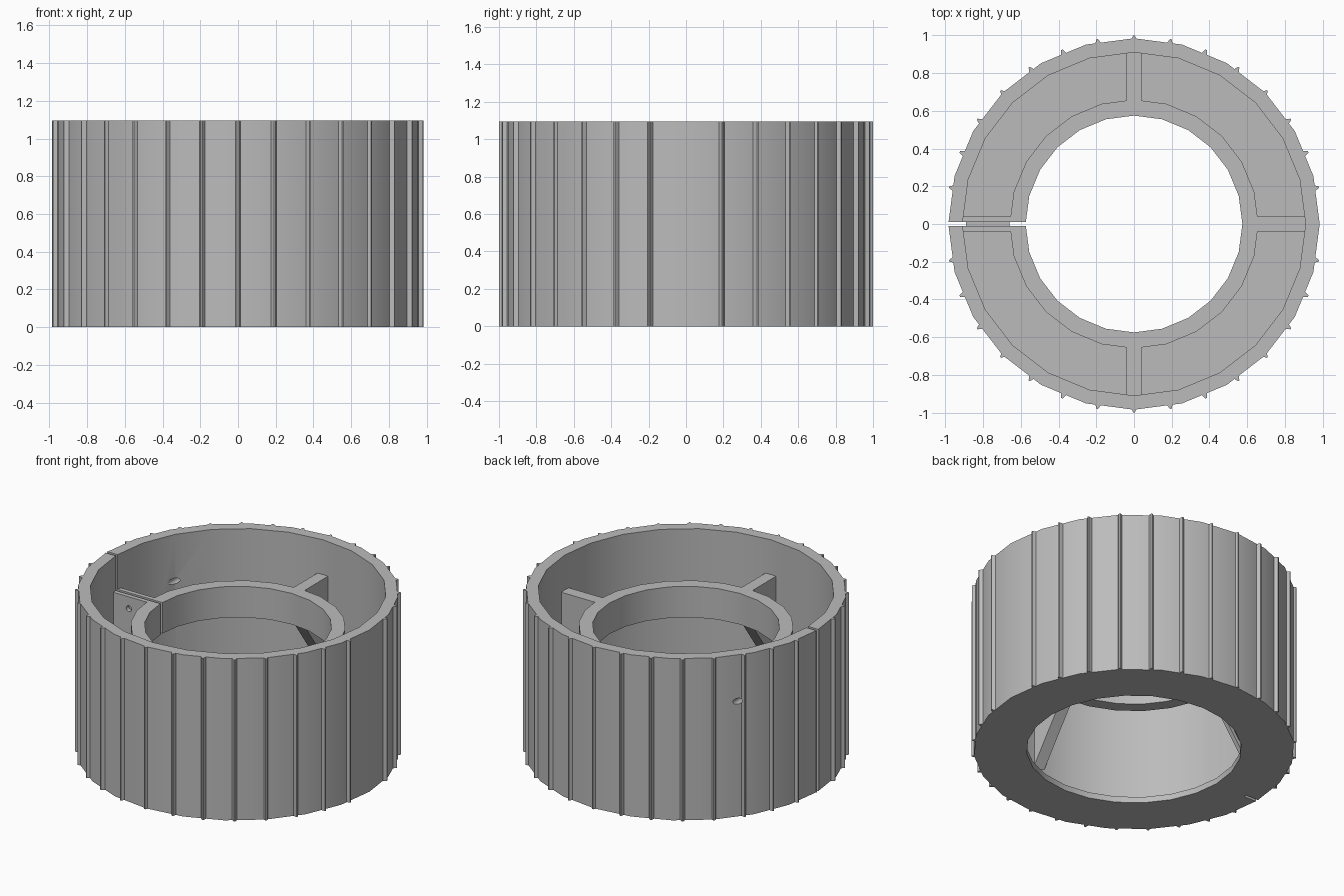
import bpy, bmesh, math
from mathutils import Matrix

HEIGHT, SEGMENTS, RIDGES = 1.095, 24, 32
OUTER, INNER, RING_OUT, RING_IN = 0.985, 0.91, 0.66, 0.575
RING_LOW, RING_TOP, FLOOR = 0.65, 0.86, 0.04

if "Cube" in bpy.data.objects:
    bpy.data.objects.remove(bpy.data.objects["Cube"], do_unlink=True)

grey = bpy.data.materials.new("plain grey")
grey.use_nodes = True
grey.diffuse_color = (0.5, 0.5, 0.5, 1)
grey.node_tree.nodes["Principled BSDF"].inputs["Base Color"].default_value = (0.5, 0.5, 0.5, 1)


def finish(name, bm):
    bmesh.ops.recalc_face_normals(bm, faces=bm.faces)
    mesh = bpy.data.meshes.new(name)
    bm.to_mesh(mesh)
    bm.free()
    mesh.materials.append(grey)
    obj = bpy.data.objects.new(name, mesh)
    bpy.context.collection.objects.link(obj)
    return obj


def revolve(name, profile):
    """Closed (radius, height) profile turned around z."""
    bm = bmesh.new()
    rows = []
    for i in range(SEGMENTS):
        a = math.tau * i / SEGMENTS
        rows.append([bm.verts.new((r * math.cos(a), r * math.sin(a), z)) for r, z in profile])
    n = len(profile)
    for i, row in enumerate(rows):
        nxt = rows[(i + 1) % SEGMENTS]
        for j in range(n):
            k = (j + 1) % n
            bm.faces.new((row[j], nxt[j], nxt[k], row[k]))
    return finish(name, bm)


def add_prism(bm, points, depth, turn):
    """Extrude a polygon along a vector, then turn it around z."""
    low = [bm.verts.new(p) for p in points]
    face = bm.faces.new(low)
    new = bmesh.ops.extrude_face_region(bm, geom=[face])["geom"]
    top = [v for v in new if isinstance(v, bmesh.types.BMVert)]
    bmesh.ops.translate(bm, verts=top, vec=depth)
    bmesh.ops.rotate(bm, verts=low + top, matrix=Matrix.Rotation(turn, 3, "Z"))


def box(name, x0, x1, y, z0, z1):
    bm = bmesh.new()
    add_prism(bm, [(x0, -y, z0), (x1, -y, z0), (x1, -y, z1), (x0, -y, z1)], (0, 2 * y, 0), 0)
    return finish(name, bm)


def cut(obj, cutter):
    mod = obj.modifiers.new("cut", "BOOLEAN")
    mod.operation, mod.solver, mod.object = "DIFFERENCE", "EXACT", cutter
    graph = bpy.context.evaluated_depsgraph_get()
    mesh = bpy.data.meshes.new_from_object(obj.evaluated_get(graph))
    obj.modifiers.clear()
    obj.data = mesh


# Outer drum with a thin annular floor
drum = revolve("drum", [(OUTER, 0), (OUTER, HEIGHT), (INNER, HEIGHT),
                        (INNER, FLOOR), (RING_OUT, FLOOR), (RING_OUT, 0)])

# Raised inner ring
ring = revolve("inner_ring", [(RING_OUT, RING_LOW), (RING_OUT, RING_TOP),
                              (RING_IN, RING_TOP), (RING_IN, RING_LOW)])

# Grip ridges, none at the left side
bm = bmesh.new()
for i in range(1, RIDGES):
    base = OUTER - 0.03
    add_prism(bm, [(base, -0.026, 0), (1.0, -0.004, 0), (1.0, 0.004, 0), (base, 0.026, 0)],
              (0, 0, HEIGHT), math.tau * i / RIDGES)
ridges = finish("grip_ridges", bm)

# Gusset ribs joining ring and drum
ribs = []
for i, side in enumerate(("left", "back", "right", "front")):
    bm = bmesh.new()
    add_prism(bm, [(0.63, -0.04, RING_TOP), (0.63, -0.04, 0.64), (0.66, -0.04, 0.61),
                   (0.94, -0.04, 0.22), (0.94, -0.04, RING_TOP)],
              (0, 0.08, 0), math.tau * i / 4)
    ribs.append(finish(side + "_rib", bm))

# Clamping slit through wall, ridge, rib and ring on the right side
wall_slit = box("wall_slit_cutter", -1.1, -0.89, 0.01, -0.1, 1.2)
rib_slit = box("rib_slit_cutter", -1.1, -0.5, 0.01, 0.1, 1.2)

# Bolt hole through the split rib and the back of the wall
bm = bmesh.new()
circle = [(-0.79 + 0.02 * math.cos(math.tau * i / 16), -0.2,
           0.78 + 0.02 * math.sin(math.tau * i / 16)) for i in range(16)]
add_prism(bm, circle, (0, 1.2, 0), 0)
bolt = finish("bolt_cutter", bm)

for part, cutters in ((drum, (wall_slit, bolt)), (ridges, (wall_slit, bolt)),
                      (ribs[2], (rib_slit, bolt)), (ring, (rib_slit,))):
    for cutter in cutters:
        cut(part, cutter)
for cutter in (wall_slit, rib_slit, bolt):
    bpy.data.objects.remove(cutter, do_unlink=True)

# Soft walls with crisp edges
bpy.ops.object.select_all(action="DESELECT")
for obj in [drum, ring, ridges] + ribs:
    obj.select_set(True)
bpy.context.view_layer.objects.active = drum
bpy.ops.object.shade_smooth_by_angle(angle=math.radians(25))
